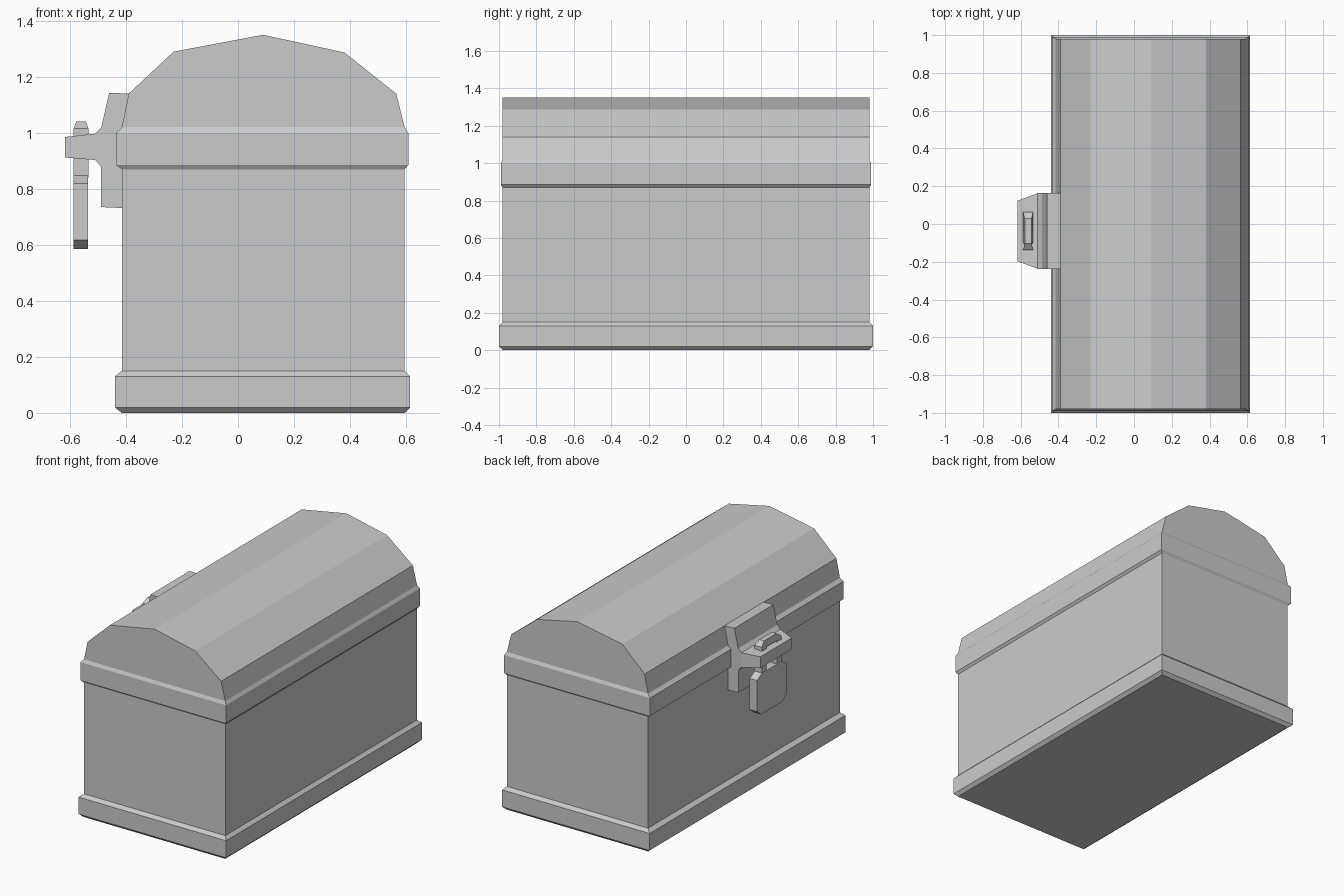
import bpy, bmesh
from mathutils import Vector

if "Cube" in bpy.data.objects:
    bpy.data.objects.remove(bpy.data.objects["Cube"])


def finish(name, bm):
    bmesh.ops.recalc_face_normals(bm, faces=bm.faces[:])
    me = bpy.data.meshes.new(name)
    bm.to_mesh(me)
    bm.free()
    ob = bpy.data.objects.new(name, me)
    bpy.context.collection.objects.link(ob)
    return ob


def loft(name, sections):
    """Stack rectangles (x0, x1, half_y, z) into a closed solid."""
    bm = bmesh.new()
    rings = [[bm.verts.new(p) for p in ((x0, -h, z), (x1, -h, z), (x1, h, z), (x0, h, z))]
             for x0, x1, h, z in sections]
    for a, b in zip(rings, rings[1:]):
        for i in range(4):
            j = (i + 1) % 4
            bm.faces.new((a[i], a[j], b[j], b[i]))
    bm.faces.new(rings[0])
    bm.faces.new(rings[-1])
    return finish(name, bm)


def prism(name, profile, lo, hi, axis):
    """Extrude a profile along y (points are x, z) or x (points are y, z)."""
    def place(p, t):
        return (p[0], t, p[1]) if axis == 'Y' else (t, p[0], p[1])
    bm = bmesh.new()
    face = bm.faces.new([bm.verts.new(place(p, lo)) for p in profile])
    new = bmesh.ops.extrude_face_region(bm, geom=[face])['geom']
    step = Vector(place((0, 0), hi - lo))
    bmesh.ops.translate(bm, vec=step, verts=[v for v in new if isinstance(v, bmesh.types.BMVert)])
    return finish(name, bm)


# Chest: base moulding, box walls and rim
L, R, H = -0.415, 0.595, 0.98
loft("base_moulding", [(L, R, H, 0), (-0.44, 0.615, 1.0, 0.02),
                       (-0.44, 0.615, 1.0, 0.13), (L, R, H, 0.15)])
loft("chest_box", [(L, R, H, 0.14), (L, R, H, 0.95)])
loft("rim_band", [(L, R, H, 0.87), (-0.435, 0.608, 0.99, 0.885),
                  (-0.435, 0.608, 0.99, 1.0), (L, R, H, 1.02)])

# Faceted lid
prism("lid", [(L, 0.95), (L, 1.02), (-0.39, 1.14), (-0.23, 1.29), (0.09, 1.35),
              (0.38, 1.287), (0.565, 1.14), (R, 1.02), (R, 0.95)], -H, H, 'Y')

# Hasp plate with tapered tongue
MID = -0.037
prism("hasp_plate", [(-0.38, 1.14), (-0.46, 1.143), (-0.488, 1.02), (-0.51, 0.997),
                     (-0.51, 0.903), (-0.49, 0.88), (-0.49, 0.735), (-0.38, 0.73)],
      MID - 0.2, MID + 0.2, 'Y')
tongue = prism("hasp_tongue", [(-0.51, 0.997), (-0.618, 0.985), (-0.618, 0.912), (-0.51, 0.903)],
               MID - 0.2, MID + 0.2, 'Y')
for v in tongue.data.vertices:
    if v.co.x < -0.6:
        v.co.y = MID + (v.co.y - MID) * 0.8

# Padlock body
half = [(0.11, 0.585), (0.15, 0.618), (0.15, 0.82), (0.10, 0.848)]
prism("padlock_body", [(MID + y, z) for y, z in half] + [(MID - y, z) for y, z in reversed(half)],
      -0.588, -0.535, 'X')

# Padlock shackle, narrowed along its top
outer = [(0.10, 0.84), (0.10, 1.015), (0.065, 1.04)]
inner = [(0.055, 1.0), (0.055, 0.84)]
side = outer + [(-y, z) for y, z in reversed(outer)] + [(-y, z) for y, z in reversed(inner)] + inner
shackle = prism("padlock_shackle", [(MID + y, z) for y, z in side], -0.587, -0.534, 'X')
for v in shackle.data.vertices:
    if v.co.z > 1.03:
        v.co.x = -0.56 + (v.co.x + 0.56) * 0.65
